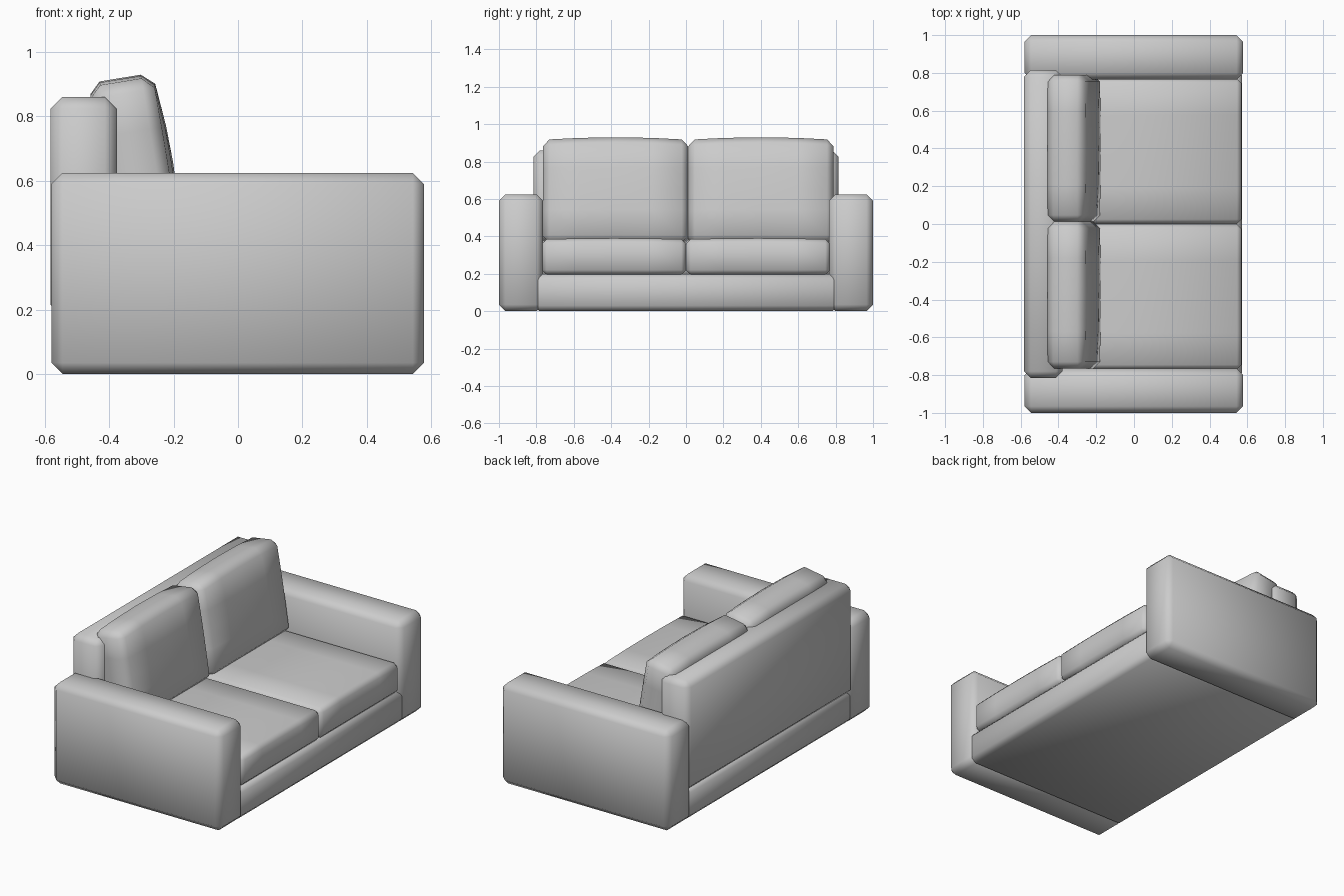
import bpy
import bmesh
import math
from mathutils import Vector

old = bpy.data.objects.get("Cube")
if old:
    bpy.data.objects.remove(old, do_unlink=True)

# Upholstery colour
fabric = bpy.data.materials.new("grey_fabric")
fabric.use_nodes = True
GREY = (0.6, 0.6, 0.6, 1.0)
fabric.diffuse_color = GREY
fabric.node_tree.nodes["Principled BSDF"].inputs["Base Color"].default_value = GREY


def padded_box(name, low, high, chamfer=0.035, tilt=0.0, crown=0.0, puff=0.0):
    """Chamfered block; crown raises the middle of the top, puff swells the front (+x)."""
    low, high = Vector(low), Vector(high)
    size = high - low
    bm = bmesh.new()
    bmesh.ops.create_cube(bm, size=1.0)
    bmesh.ops.scale(bm, vec=size, verts=bm.verts)
    bmesh.ops.bevel(bm, geom=bm.edges[:], offset=chamfer, segments=1,
                    affect='EDGES', profile=0.5)

    def cut(axis, fractions):
        normal = Vector((0, 0, 0))
        normal[axis] = 1
        for f in fractions:
            bmesh.ops.bisect_plane(bm, geom=bm.verts[:] + bm.edges[:] + bm.faces[:],
                                   plane_co=normal * size[axis] * f, plane_no=normal)

    if crown or puff:
        cut(1, (-0.25, 0, 0.25))
    if puff:
        cut(2, (-0.2, 0, 0.2))
    for v in bm.verts:
        across = 1 - (2 * v.co.y / size.y) ** 2
        upright = 1 - (2 * v.co.z / size.z) ** 2
        if v.co.z > size.z / 2 - chamfer * 1.01:
            v.co.z += crown * (across - 1)
        if v.co.x > size.x / 2 - 0.001:
            v.co.x += puff * across * upright
    bmesh.ops.recalc_face_normals(bm, faces=bm.faces)
    for f in bm.faces:
        f.smooth = True
    mesh = bpy.data.meshes.new(name)
    bm.to_mesh(mesh)
    bm.free()
    mesh.materials.append(fabric)
    obj = bpy.data.objects.new(name, mesh)
    obj.location = (low + high) / 2
    obj.rotation_euler.y = tilt
    bpy.context.collection.objects.link(obj)
    return obj


# Frame: plinth and backrest
padded_box("base", (-0.575, -0.815, 0.0), (0.573, 0.815, 0.2), 0.03)
padded_box("backrest", (-0.582, -0.815, 0.18), (-0.378, 0.815, 0.86))

# Arms, seat cushions and leaning back cushions, one per side
for side, s in (("left", 1), ("right", -1)):
    def span(a, b):
        return sorted((s * a, s * b))

    y0, y1 = span(0.765, 1.0)
    padded_box(side + "_arm", (-0.58, y0, 0.0), (0.578, y1, 0.625))
    y0, y1 = span(0.0, 0.77)
    padded_box(side + "_seat_cushion", (-0.42, y0, 0.195), (0.57, y1, 0.39),
               0.025, crown=0.006)
    y0, y1 = (v + 0.012 for v in span(0.0, 0.777))
    padded_box(side + "_back_cushion", (-0.42, y0, 0.353), (-0.22, y1, 0.923),
               tilt=math.radians(-9.3), crown=0.014, puff=0.02)
